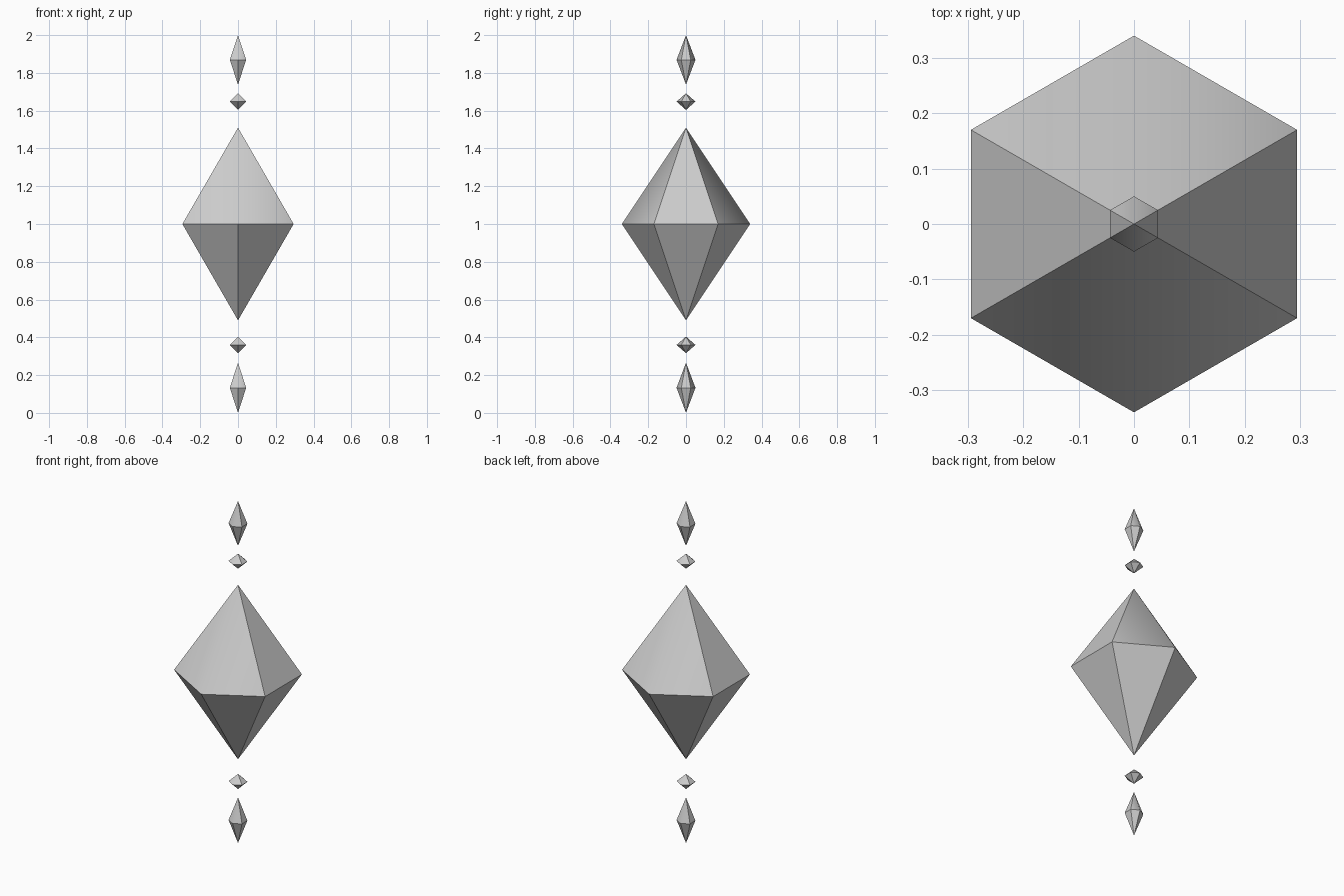
import bpy
import bmesh
import math

cube = bpy.data.objects.get("Cube")
if cube:
    bpy.data.objects.remove(cube)

# Single stone colour
grey = bpy.data.materials.new("crystal grey")
grey.use_nodes = True
grey.diffuse_color = (0.6, 0.6, 0.6, 1)
grey.node_tree.nodes["Principled BSDF"].inputs["Base Color"].default_value = (0.6, 0.6, 0.6, 1)


def crystal(name, middle, half_height, radius):
    """Six-sided double pyramid with corners on the y axis."""
    bm = bmesh.new()
    ring = []
    for i in range(6):
        a = math.radians(90 + 60 * i)
        ring.append(bm.verts.new((radius * math.cos(a), radius * math.sin(a), 0)))
    top = bm.verts.new((0, 0, half_height))
    bottom = bm.verts.new((0, 0, -half_height))
    for a, b in zip(ring, ring[1:] + ring[:1]):
        bm.faces.new((a, b, top))
        bm.faces.new((b, a, bottom))
    # Soft upper ridges at front and back, every other edge crisp
    for face in bm.faces:
        face.smooth = True
    for edge in bm.edges:
        on_ridge = all(abs(v.co.x) < 0.001 for v in edge.verts)
        edge.smooth = on_ridge and top in edge.verts
    mesh = bpy.data.meshes.new(name)
    bm.to_mesh(mesh)
    bm.free()
    mesh.materials.append(grey)
    obj = bpy.data.objects.new(name, mesh)
    obj.location.z = middle
    bpy.context.collection.objects.link(obj)


# Large centre stone
crystal("centre_crystal", 1.0, 0.51, 0.34)

# Small bead and pointed tip above and below
crystal("upper_bead", 1.648, 0.044, 0.05)
crystal("lower_bead", 0.36, 0.044, 0.05)
crystal("upper_tip", 1.869, 0.131, 0.05)
crystal("lower_tip", 0.133, 0.133, 0.05)
